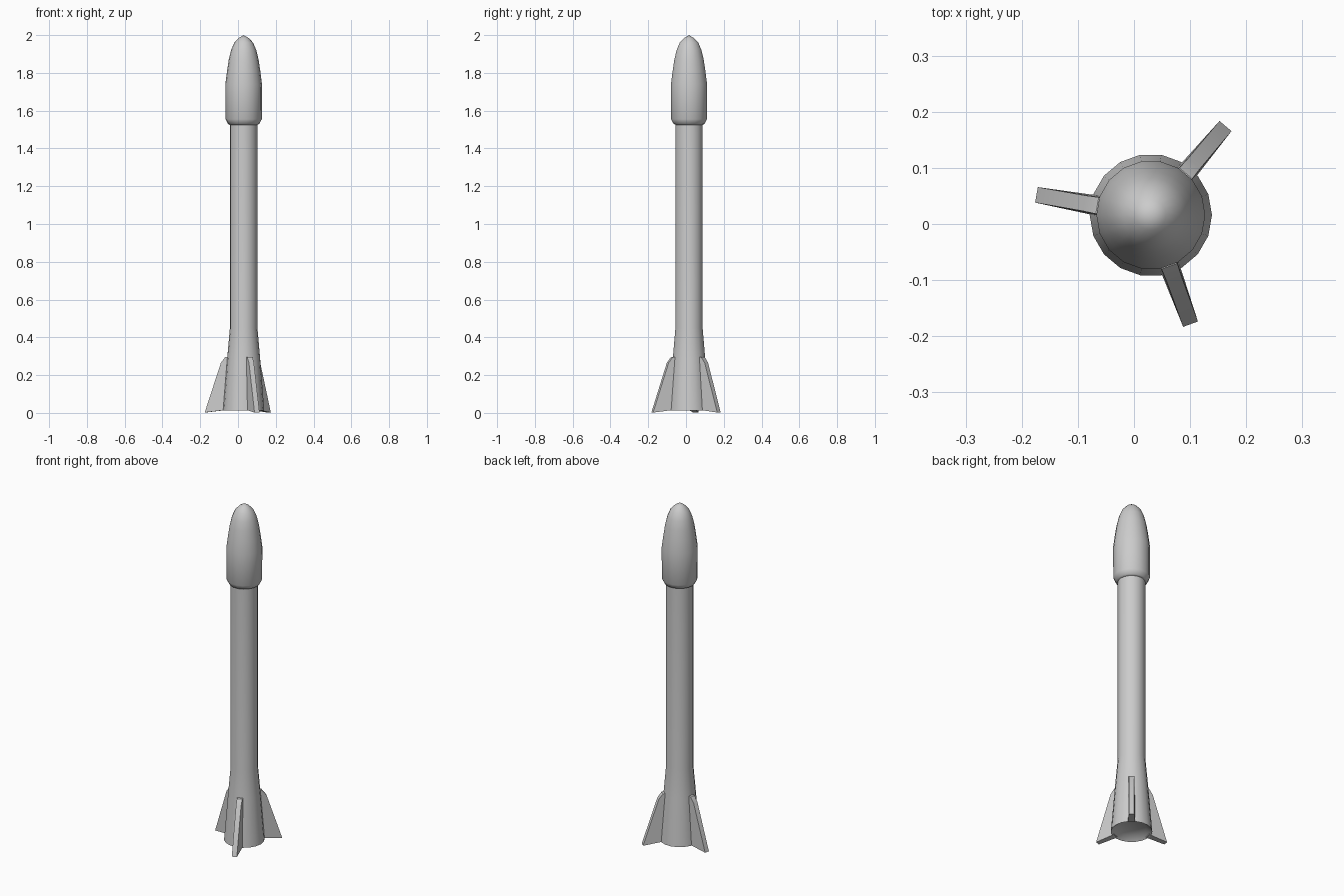
import bpy, bmesh
from math import cos, sin, radians, pi

if "Cube" in bpy.data.objects:
    bpy.data.objects.remove(bpy.data.objects["Cube"])

CX, CY = 0.03, 0.016   # rocket axis
SIDES = 18


def finish(bm, name, angle):
    bmesh.ops.recalc_face_normals(bm, faces=bm.faces)
    mesh = bpy.data.meshes.new(name)
    bm.to_mesh(mesh)
    bm.free()
    ob = bpy.data.objects.new(name, mesh)
    bpy.context.collection.objects.link(ob)
    ob.location = (CX, CY, 0)
    bpy.ops.object.select_all(action='DESELECT')
    ob.select_set(True)
    bpy.context.view_layer.objects.active = ob
    bpy.ops.object.shade_smooth_by_angle(angle=radians(angle))
    return ob


def lathe(name, profile):
    """Revolve (radius, z) points; radius 0 closes to a point."""
    bm = bmesh.new()
    rings = []
    for r, z in profile:
        n = SIDES if r > 0 else 1
        rings.append([bm.verts.new((r * cos(2 * pi * i / SIDES), r * sin(2 * pi * i / SIDES), z))
                      for i in range(n)])
    for a, b in zip(rings, rings[1:]):
        for i in range(SIDES):
            j = (i + 1) % SIDES
            quad = [a[i % len(a)], a[j % len(a)], b[j % len(b)], b[i % len(b)]]
            bm.faces.new(list(dict.fromkeys(quad)))
    return finish(bm, name, 40)


def fin(name, angle):
    # (radius, z, half thickness) outline of one tapered fin
    outline = [(0.098, 0.015, 0.018), (0.207, 0.002, 0.014),
               (0.120, 0.265, 0.014), (0.097, 0.295, 0.015), (0.083, 0.297, 0.016)]
    c, s = cos(radians(angle)), sin(radians(angle))
    bm = bmesh.new()
    sides = [[bm.verts.new((r * c - k * t * s, r * s + k * t * c, z)) for r, z, t in outline]
             for k in (-1, 1)]
    n = len(outline)
    for i in range(n):
        j = (i + 1) % n
        bm.faces.new((sides[0][i], sides[0][j], sides[1][j], sides[1][i]))
    for side in sides:
        bm.faces.new(side)
    return finish(bm, name, 20)


# Body tube with flared skirt and recessed base
lathe("body", [(0, 0.037), (0.077, 0.037), (0.109, 0.013), (0.087, 0.29),
               (0.073, 0.45), (0.073, 1.53)])

# Wider nose fairing
lathe("nose_fairing", [(0, 1.525), (0.073, 1.525), (0.083, 1.53), (0.096, 1.555),
                       (0.097, 1.74), (0.088, 1.81), (0.079, 1.87), (0.067, 1.92),
                       (0.050, 1.96), (0.027, 1.984), (0, 2.0)])

# Three tail fins
for k in range(3):
    fin(f"tail_fin_{k + 1}", 50 + 120 * k)
